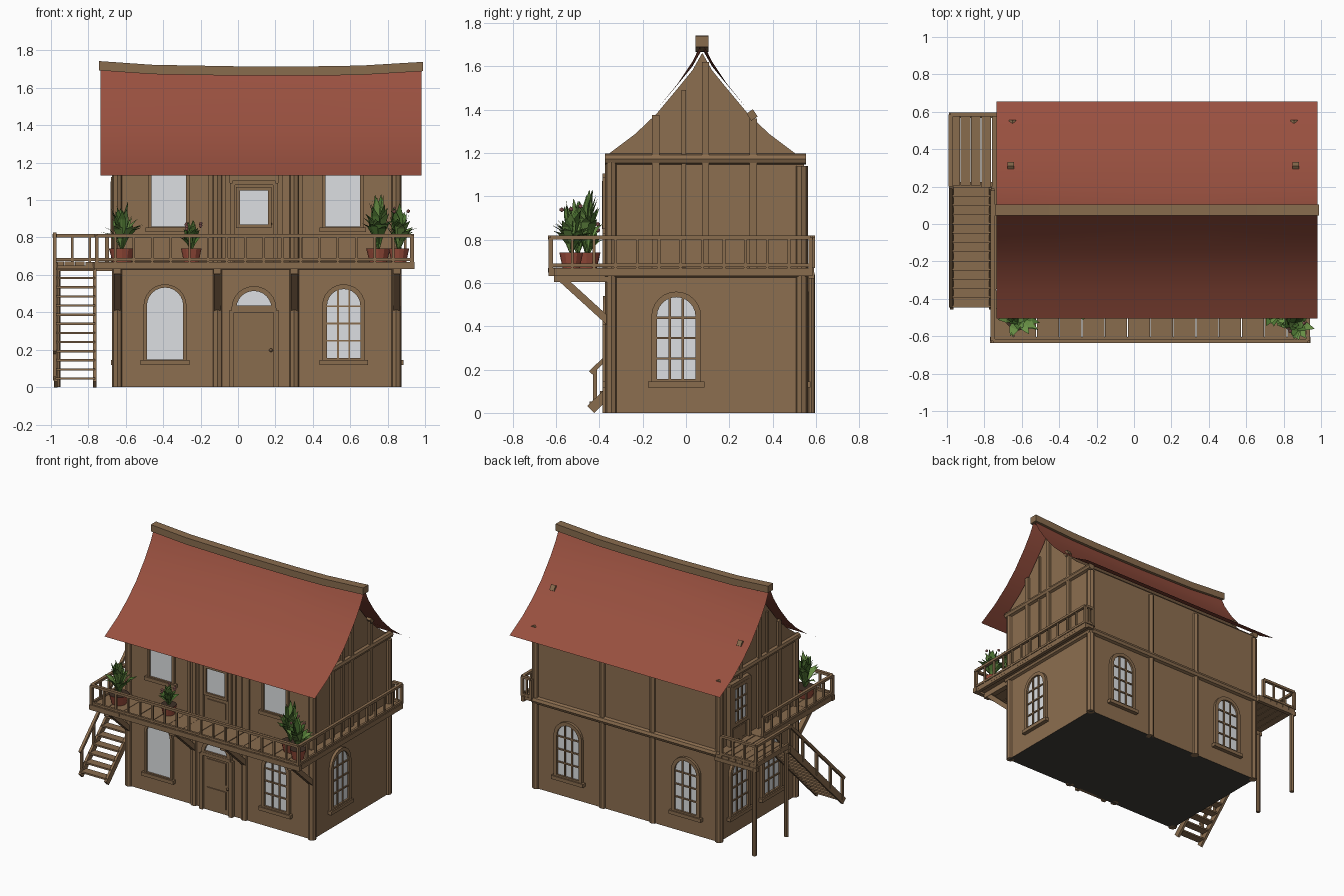
import bpy, bmesh, math, random
from mathutils import Matrix, Vector

random.seed(4)
if "Cube" in bpy.data.objects:
    bpy.data.objects.remove(bpy.data.objects["Cube"])


def material(name, *rgb):
    m = bpy.data.materials.new(name)
    m.use_nodes = True
    m.diffuse_color = (*rgb, 1)
    m.node_tree.nodes["Principled BSDF"].inputs["Base Color"].default_value = (*rgb, 1)
    return m


WALL = material("wall brown", .265, .157, .08)
WOOD = material("timber brown", .25, .15, .076)
ROOF = material("roof red", .315, .08, .05)
GLASS = material("window grey", .72, .74, .76)
LEAF = material("leaf green", .07, .17, .03)
LIGHT = material("light leaf green", .14, .28, .06)
POT = material("terracotta", .33, .075, .045)
SOIL = material("soil", .05, .03, .02)
PINK = material("flower pink", .5, .2, .18)
DARK = material("dark underside", .05, .047, .04)


def finish(name, bm, *mats, smooth=False):
    bmesh.ops.recalc_face_normals(bm, faces=bm.faces)
    mesh = bpy.data.meshes.new(name)
    bm.to_mesh(mesh)
    bm.free()
    ob = bpy.data.objects.new(name, mesh)
    bpy.context.scene.collection.objects.link(ob)
    for m in mats:
        mesh.materials.append(m)
    if smooth:
        bpy.context.view_layer.objects.active = ob
        ob.select_set(True)
        bpy.ops.object.shade_smooth_by_angle(angle=math.radians(40))
        ob.select_set(False)


def box(bm, lo, hi):
    lo, hi = Vector(lo), Vector(hi)
    bmesh.ops.create_cube(bm, size=1, matrix=Matrix.Translation((lo + hi) / 2) @ Matrix.Diagonal((*(hi - lo), 1)))


def beam(bm, a, b, w, d=None, sides=4):
    a, b = Vector(a), Vector(b)
    place = Matrix.Translation((a + b) / 2) @ (b - a).to_track_quat('Z', 'Y').to_matrix().to_4x4()
    size = Matrix.Diagonal((w, d or w, (b - a).length, 1))
    if sides == 4:
        bmesh.ops.create_cube(bm, size=1, matrix=place @ size)
    else:
        bmesh.ops.create_cone(bm, cap_ends=True, segments=sides, radius1=.5, radius2=.5, depth=1, matrix=place @ size)


def bridge(bm, loops, closed=False):
    n = len(loops[0])
    for a, b in zip(loops, loops[1:] + loops[:1] if closed else loops[1:]):
        for i in range(n):
            j = (i + 1) % n
            bm.faces.new((a[i], a[j], b[j], b[i]))


# House body: gable profile swept along x, dark underneath
X0, X1, Y0, Y1, RIDGE = -.65, .855, -.355, .545, .075
SLOPE = [(0, 1.68), (.045, 1.6), (.11, 1.52), (.21, 1.4), (.31, 1.305), (.43, 1.215), (.58, 1.13)]
front = [(RIDGE - d, z - .018) for d, z in SLOPE[:-1]]
back = [(RIDGE + d, z - .018) for d, z in SLOPE[1:-1]] + [(Y1, 1.16)]
profile = [(Y0, 0)] + front[::-1] + back + [(Y1, 0)]
bm = bmesh.new()
ends = [[bm.verts.new((x, y, z)) for y, z in profile] for x in (X0, X1)]
bridge(bm, ends)
for e in ends:
    bm.faces.new(e)
for f in bm.faces:
    f.material_index = f.calc_center_median().z < .001
finish("house_walls", bm, WALL, DARK)

# Curved roof with a sagging top edge
bm = bmesh.new()
sag = [(-.735, .035), (-.45, .01), (0, 0), (.4, 0), (.65, .005), (.98, .03)]
path = [(RIDGE - d, z, d) for d, z in SLOPE[::-1]] + [(RIDGE + d, z, d) for d, z in SLOPE[1:]]
rows = [[bm.verts.new((x, y, z + s * max(0, 1 - d * 8))) for y, z, d in path] for x, s in sag]
for a, b in zip(rows, rows[1:]):
    for i in range(len(path) - 1):
        bm.faces.new((a[i], b[i], b[i + 1], a[i + 1]))
bmesh.ops.solidify(bm, geom=bm.faces[:], thickness=.013)
finish("roof", bm, ROOF, smooth=True)

# Ridge beam following the sag, and two small roof hatches
bm = bmesh.new()
loops = [[bm.verts.new((x * 1.01, RIDGE + u * .03, 1.69 + s * .8 + v * .025)) for u, v in
          ((-1, -1), (1, -1), (1, 1), (-1, 1))] for x, s in sag]
bridge(bm, loops)
bm.faces.new(loops[0])
bm.faces.new(loops[-1])
finish("ridge_beam", bm, WOOD)
bm = bmesh.new()
for x in (-.66, .865):
    beam(bm, (x, .29, 1.365), (x, .32, 1.385), .035, .04)
finish("roof_hatches", bm, WOOD)

# Timber frame
bm = bmesh.new()
for x in (-.645, -.11, .3, .846):
    beam(bm, (x, -.345, 0), (x, -.345, 1.18), .058, sides=8)
    beam(bm, (x, .534, 0), (x, .534, 1.14), .058, sides=8)
for x in (X0, X1):
    for z, w in ((.65, .05), (1.172, .05)):
        beam(bm, (x, -.375, z), (x, .555, z), w, sides=8)
    for y, top in ((-.14, 1.375), (.09, 1.62), (.31, 1.36)):
        box(bm, (x - .017, y - .017, .67), (x + .017, y + .017, top))
    box(bm, (x - .012, -.02, .67), (x + .012, 0, 1.49))
beam(bm, (X0, Y0, .65), (X1, Y0, .65), .045, sides=8)
beam(bm, (X0, Y1, .65), (X1, Y1, .65), .055, sides=8)
for x in (-.145, -.055, .225, .335):
    box(bm, (x - .012, -.37, .67), (x + .012, Y0, 1.16))
finish("timber_frame", bm, WOOD, smooth=True)


# Openings are built facing the front, then turned and moved into place
def outline(w, h, arched, inset=0):
    r = w / 2 - inset
    pts = [(-r, inset), (r, inset)]
    if not arched:
        return pts + [(r, h - inset), (-r, h - inset)]
    return pts + [(r * math.cos(a * math.pi / 12), h - w / 2 + r * math.sin(a * math.pi / 12)) for a in range(13)]


def opening(name, loc, turn, w, h, arched=True, cols=3, rows=4, sill=True, frame=.026):
    bm = bmesh.new()
    rim, hole = outline(w, h, arched), outline(w, h, arched, frame)
    loops = [[bm.verts.new((x, y, z)) for x, z in pts]
             for pts, y in ((rim, .01), (rim, -.02), (hole, -.02), (hole, .01))]
    bridge(bm, loops, closed=True)
    pane = bm.faces.new([bm.verts.new((x, -.006, z)) for x, z in hole])
    pane.material_index = 1
    half = w / 2 - frame
    for i in range(1, cols):
        x = -half + 2 * half * i / cols
        top = h - frame
        if arched:
            top = h - w / 2 + math.sqrt(half * half - x * x)
        box(bm, (x - .005, -.014, frame), (x + .005, 0, top))
    for i in range(1, rows):
        z = frame + (h - 2 * frame) * i / rows
        reach = half
        if arched and z > h - w / 2:
            reach = math.sqrt(half * half - (z - h + w / 2) ** 2)
        box(bm, (-reach, -.014, z - .005), (reach, 0, z + .005))
    if sill:
        box(bm, (-w / 2 - .015, -.03, -.012), (w / 2 + .015, .01, .014))
    bm.transform(Matrix.Translation(loc) @ Matrix.Rotation(math.radians(turn), 4, 'Z'))
    finish(name, bm, WOOD, GLASS)


opening("front_window_plain", (-.39, Y0, .13), 0, .23, .42, cols=1, rows=1, frame=.018)
opening("front_window", (.565, Y0, .13), 0, .23, .42)
opening("right_window", (X1, -.045, .13), 90, .23, .43)
for i, x in enumerate((-.39, .57)):
    opening(f"back_window_{i}", (x, Y1, .13), 180, .23, .43)
for i, y in enumerate((.32, -.05)):
    opening(f"left_window_{i}", (X0, y, .13), -90, .23, .43)
for i, x in enumerate((-.37, .56)):
    opening(f"upper_window_{i}", (x, Y0, .84), 0, .22, .33, False, 1, 1, frame=.018)
opening("upper_side_door_window", (X0 - .012, .33, .8), -90, .19, .3, False, 3, 3, False)
opening("door_transom", (.085, Y0 - .008, .41), 0, .24, .13, True, 1, 1, False)


# Doors
def door(name, loc, turn, w, h, panels):
    bm = bmesh.new()
    box(bm, (-w / 2, -.012, 0), (w / 2, .01, h))
    for s in (-1, 1):
        box(bm, (s * w / 2 - .014, -.03, 0), (s * w / 2 + .014, .01, h))
    box(bm, (-w / 2, -.03, h - .01), (w / 2, .01, h + .014))
    for z0, z1 in panels:
        box(bm, (-w * .32, -.019, z0), (w * .32, 0, z1))
    bmesh.ops.create_uvsphere(bm, u_segments=8, v_segments=6, radius=.01,
                              matrix=Matrix.Translation((w * .38, -.02, h * .48)))
    bm.transform(Matrix.Translation(loc) @ Matrix.Rotation(math.radians(turn), 4, 'Z'))
    finish(name, bm, WOOD)


door("front_door", (.085, Y0, 0), 0, .24, .41, [(.04, .17), (.22, .38)])
door("upper_door", (.085, Y0, .67), 0, .23, .42, [(.03, .15)])
opening("upper_door_window", (.085, Y0 - .012, .85), 0, .19, .22, False, 1, 1, False, .02)
door("upper_side_door", (X0, .33, .67), -90, .22, .44, [(.02, .11)])

# Balcony, side walkways and stair landing
FLOOR = .67
bm = bmesh.new()


def planks(x0, x1, y0, y1, n):
    step = (x1 - x0) / n
    for i in range(n):
        x = x0 + i * step
        j = random.uniform(-.008, .008)
        box(bm, (x + .002, y0 + j, FLOOR - .022), (x + step - .002, y1, FLOOR + j / 4))


planks(-.765, .94, -.63, Y0, 14)
planks(X1, .94, Y0, .58, 1)
planks(-.765, X0, Y0, .2, 1)
planks(-.985, X0, .2, .59, 6)
beam(bm, (-.77, -.62, .65), (.945, -.62, .65), .03, .036)
beam(bm, (.925, -.63, .65), (.925, .585, .65), .025, .036)
beam(bm, (-.75, -.63, .65), (-.75, .2, .65), .025, .036)
for y in (.21, .58):
    beam(bm, (-.99, y, .635), (X0, y, .635), .028)
    beam(bm, (-.965, y, 0), (-.965, y, .64), .032, sides=8)
for x in (-.645, -.11, .3, .848):
    beam(bm, (x, Y0, .625), (x, -.61, .625), .04)
    beam(bm, (x, Y0, .42), (x, -.58, .625), .034)
finish("balcony_deck", bm, WOOD)

# Railings
bm = bmesh.new()


def railing(a, b):
    a, b = Vector(a), Vector(b)
    up, low = Vector((0, 0, .14)), Vector((0, 0, .012))
    beam(bm, a + up, b + up, .022, .018)
    beam(bm, a + low, b + low, .016)
    n = max(2, round((b - a).length / .1))
    for i in range(n + 1):
        p = a.lerp(b, i / n)
        beam(bm, p, p + up, .02 if i in (0, n) else .013)


corners = [(-.98, .2), (-.98, .585), (-.7, .585)]
for loop in (corners, [(-.755, .18), (-.755, -.625), (.93, -.625), (.93, .575), (.86, .575)]):
    for a, b in zip(loop, loop[1:]):
        railing((*a, FLOOR), (*b, FLOOR))
finish("railings", bm, WOOD)

# Stairs with an outer handrail
bm = bmesh.new()
top, foot = Vector((0, .2, .65)), Vector((0, -.44, .015))
for x in (-.975, -.765):
    side = Vector((x, 0, 0))
    beam(bm, top + side, foot + side, .018, .045)
for i in range(13):
    p = top.lerp(foot, (i + .5) / 13)
    box(bm, (-.975, p.y - .03, p.z), (-.765, p.y + .03, p.z + .012))
side, up = Vector((-.98, 0, 0)), Vector((0, 0, .17))
beam(bm, top + side + up, foot + side + up, .02)
for t in (.25, .5, .75, .97):
    p = top.lerp(foot, t) + side
    beam(bm, p, p + up, .018)
finish("stairs", bm, WOOD)


# Potted plants with broad arching leaves
def plant(name, x, y, r, height, reach, leaves, flowers=0):
    bm = bmesh.new()
    place = Matrix.Translation((x, y, FLOOR + .035))
    bmesh.ops.create_cone(bm, cap_ends=True, segments=12, radius1=r * .72, radius2=r, depth=.07, matrix=place)
    for f in bm.faces:
        f.material_index = f.calc_center_median().z > FLOOR + .06
    finish(name + "_pot", bm, POT, SOIL)
    bm = bmesh.new()
    base = Vector((x, y, FLOOR + .06))
    for i in range(leaves):
        a = i * 2.4 + random.uniform(-.3, .3)
        out, across = Vector((math.cos(a), math.sin(a), 0)), Vector((-math.sin(a), math.cos(a), 0))
        lean = random.uniform(.2, 1)
        tall = height * (1.15 - .5 * lean) * random.uniform(.75, 1)
        prev = None
        for t, w in ((0, .006), (.35, .016), (.7, .022), (1, .001)):
            p = base + out * reach * lean * t ** 1.5 + Vector((0, 0, tall * (t - .3 * lean * t ** 4)))
            pair = [bm.verts.new(p - across * w), bm.verts.new(p + across * w)]
            if prev:
                bm.faces.new((prev[0], prev[1], pair[1], pair[0])).material_index = i % 5 < 2
            prev = pair
    for i in range(flowers):
        a = i * 2.1
        p = base + Vector((.05 * math.cos(a), .05 * math.sin(a), height * random.uniform(.65, .85)))
        start = len(bm.faces)
        bmesh.ops.create_icosphere(bm, subdivisions=1, radius=.011, matrix=Matrix.Translation(p))
        bm.faces.ensure_lookup_table()
        for f in bm.faces[start:]:
            f.material_index = 2
    finish(name + "_leaves", bm, LEAF, LIGHT, PINK)


plant("left_plant", -.62, -.5, .07, .28, .13, 36)
plant("middle_plant", -.25, -.45, .055, .17, .08, 28, 6)
plant("tall_plant", .75, -.46, .065, .35, .1, 32)
plant("right_plant", .86, -.53, .055, .27, .11, 32, 3)
